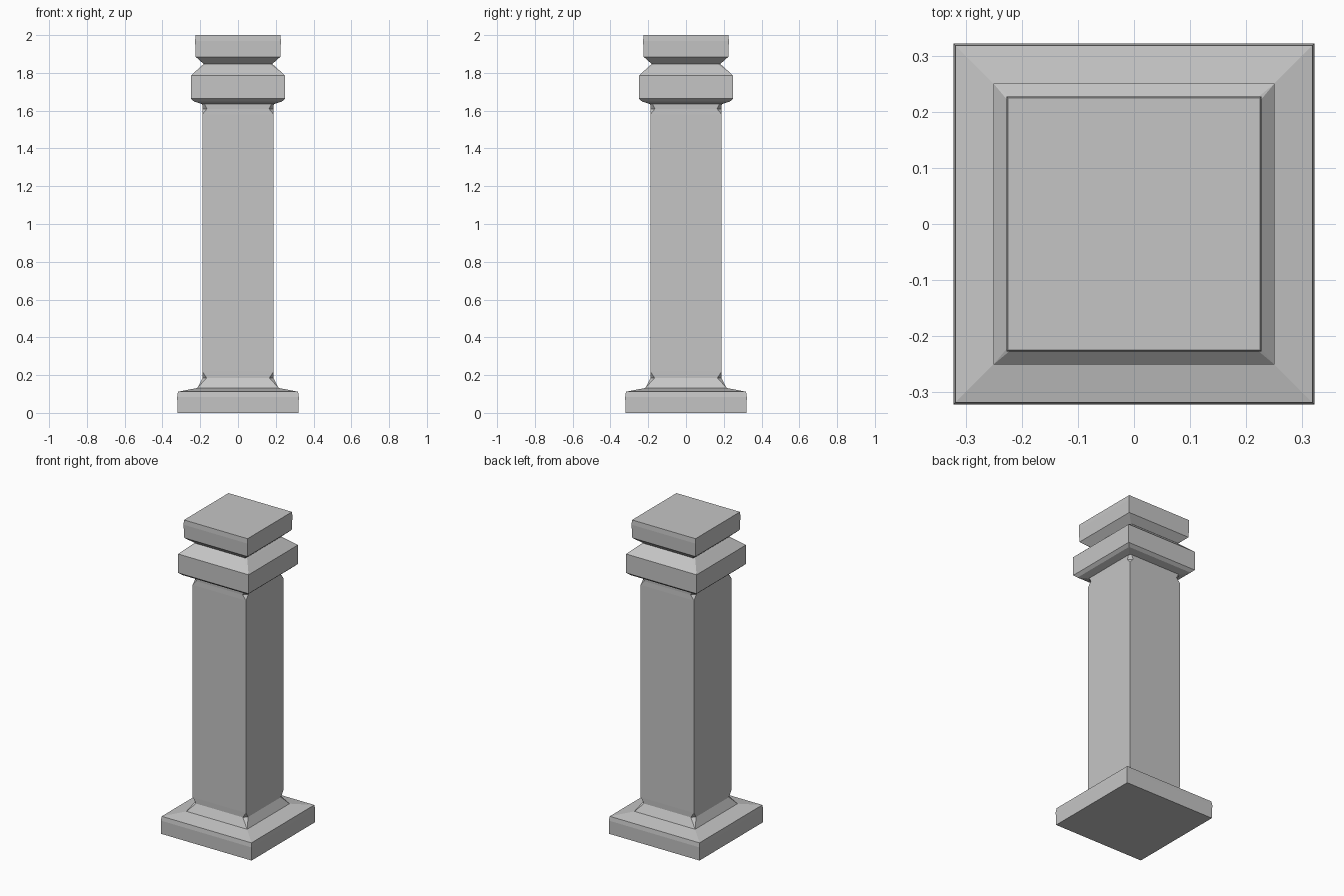
import bpy, bmesh

if "Cube" in bpy.data.objects:
    bpy.data.objects.remove(bpy.data.objects["Cube"])

stone = bpy.data.materials.new("grey stone")
stone.diffuse_color = (0.56, 0.56, 0.56, 1)
stone.use_nodes = True
stone.node_tree.nodes["Principled BSDF"].inputs["Base Color"].default_value = stone.diffuse_color


def square_loft(name, rings):
    """Loft square rings given as (half width, z, corner cut)."""
    bm = bmesh.new()
    loops = []
    for h, z, c in rings:
        a = h - c
        pts = [(a, -h), (h, -a), (h, a), (a, h), (-a, h), (-h, a), (-h, -a), (-a, -h)]
        loops.append([bm.verts.new((x, y, z)) for x, y in pts])
    for low, high in zip(loops, loops[1:]):
        for i in range(8):
            j = (i + 1) % 8
            bm.faces.new((low[i], low[j], high[j], high[i]))
    bm.faces.new(loops[0][::-1])
    bm.faces.new(loops[-1])
    # merge the corner pairs of uncut rings
    bmesh.ops.remove_doubles(bm, verts=bm.verts, dist=0.0005)
    bmesh.ops.recalc_face_normals(bm, faces=bm.faces)
    mesh = bpy.data.meshes.new(name)
    bm.to_mesh(mesh)
    bm.free()
    mesh.materials.append(stone)
    ob = bpy.data.objects.new(name, mesh)
    bpy.context.collection.objects.link(ob)
    return ob


# Plinth with a gently sloped top
square_loft("plinth", [(0.32, 0, 0), (0.322, 0.085, 0), (0.318, 0.112, 0), (0.215, 0.132, 0)])

# Shaft with a flared foot and notched corners at both ends
square_loft("shaft", [(0.215, 0.132, 0), (0.188, 0.185, 0.022), (0.189, 0.22, 0),
                      (0.189, 1.58, 0), (0.188, 1.61, 0.024), (0.19, 1.64, 0.01)])

# Collar, wide band with undercut below and slope above
square_loft("collar", [(0.19, 1.635, 0.01), (0.232, 1.648, 0), (0.25, 1.664, 0),
                       (0.25, 1.785, 0), (0.192, 1.838, 0.012), (0.18, 1.848, 0.012)])

# Cap block with tapered underside
square_loft("cap", [(0.18, 1.846, 0.008), (0.224, 1.885, 0), (0.227, 1.97, 0), (0.225, 2.0, 0)])
